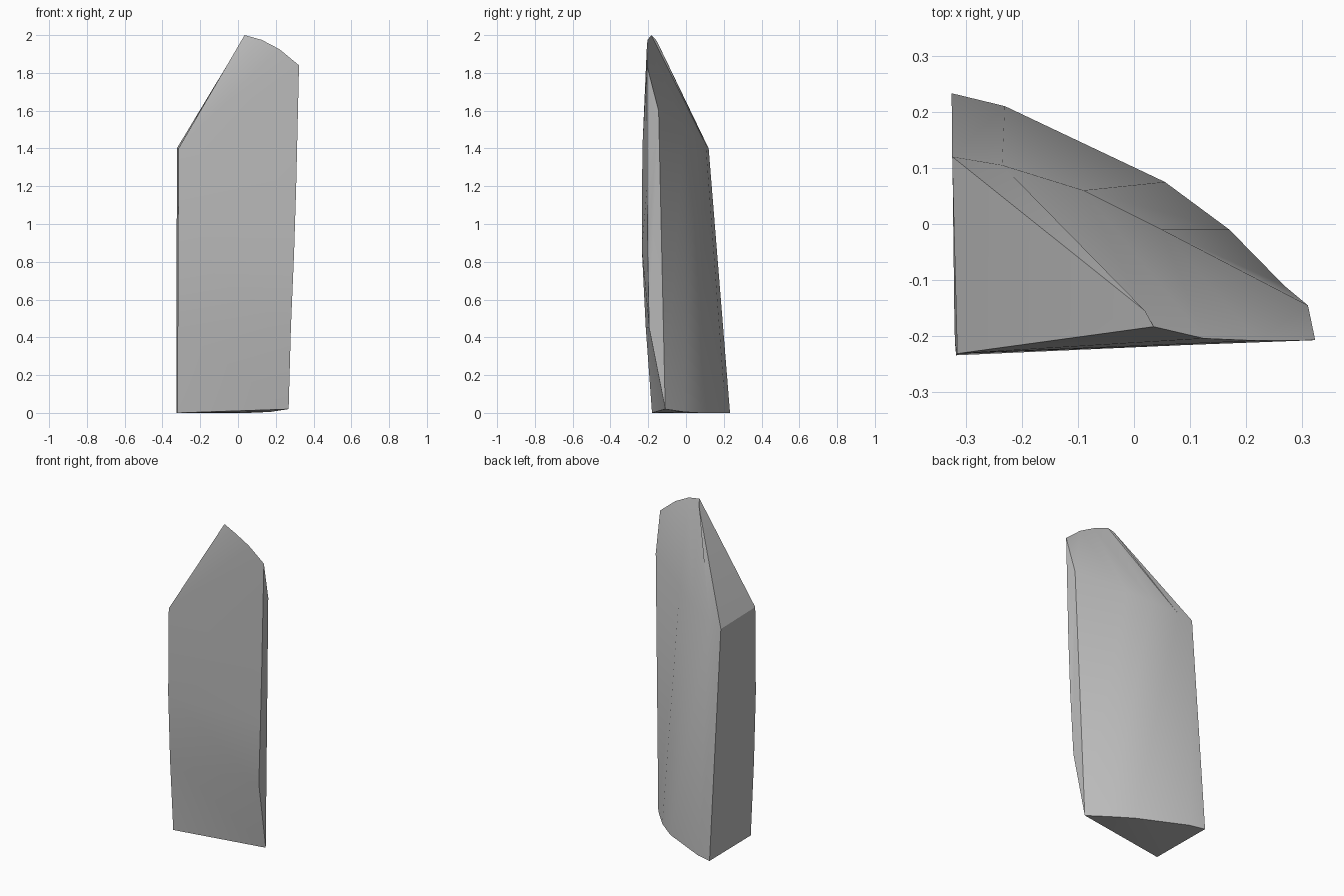
import bpy
import bmesh
import math

cube = bpy.data.objects.get("Cube")
if cube:
    bpy.data.objects.remove(cube, do_unlink=True)

# Plain stone colour
stone = bpy.data.materials.new("grey stone")
stone.use_nodes = True
grey = (0.5, 0.5, 0.5, 1)
stone.diffuse_color = grey
stone.node_tree.nodes["Principled BSDF"].inputs["Base Color"].default_value = grey

bm = bmesh.new()


def line(*points):
    """Add a polyline of vertices."""
    return [bm.verts.new(p) for p in points]


def strip(first, second):
    """Join two polylines of equal length with quads."""
    for i in range(len(first) - 1):
        corners = [first[i], first[i + 1], second[i + 1], second[i]]
        bm.faces.new(list(dict.fromkeys(corners)))


# Upright edges of the front, left to right as seen from the front
front_west = line((-.32, -.18, 0), (-.319, -.213, .45),
                  (-.317, -.234, .87), (-.315, -.231, 1.4))
front_east = line((.268, -.11, .02), (.28, -.195, .45),
                  (.297, -.203, .85), (.308, -.206, 1.2))

# Back of the slab: foot, shoulder and rounded crest
foot = line((-.325, .233, 0), (-.23, .21, 0), (.055, .075, 0), (.17, -.01, .005))
foot.append(front_east[0])
shoulder = line((-.324, .12, 1.4), (-.235, .105, 1.42), (-.09, .06, 1.46),
                (.05, -.01, 1.51), (.31, -.145, 1.6))
crest = line((.02, -.155, 1.97), (.035, -.183, 2), (.125, -.204, 1.975),
             (.22, -.208, 1.925), (.323, -.207, 1.84))

strip(front_west, front_east)
strip(foot, shoulder)
strip(shoulder, crest)

# Upper front, slanted top, west side, narrow east side and underside
bm.faces.new([front_west[-1], front_east[-1]] + crest[:0:-1])
bm.faces.new([front_west[-1], crest[1], crest[0], shoulder[0]])
bm.faces.new(front_west + [shoulder[0], foot[0]])
bm.faces.new(front_east + [crest[-1], shoulder[-1]])
bm.faces.new([front_west[0]] + foot)

bmesh.ops.triangulate(bm, faces=bm.faces[:], quad_method='SHORT_EDGE')
bmesh.ops.recalc_face_normals(bm, faces=bm.faces[:])

mesh = bpy.data.meshes.new("stone_slab")
bm.to_mesh(mesh)
bm.free()
mesh.materials.append(stone)
slab = bpy.data.objects.new("stone_slab", mesh)
bpy.context.collection.objects.link(slab)

# Soft back and front with crisp corners
bpy.context.view_layer.objects.active = slab
slab.select_set(True)
bpy.ops.object.shade_smooth_by_angle(angle=math.radians(30))
